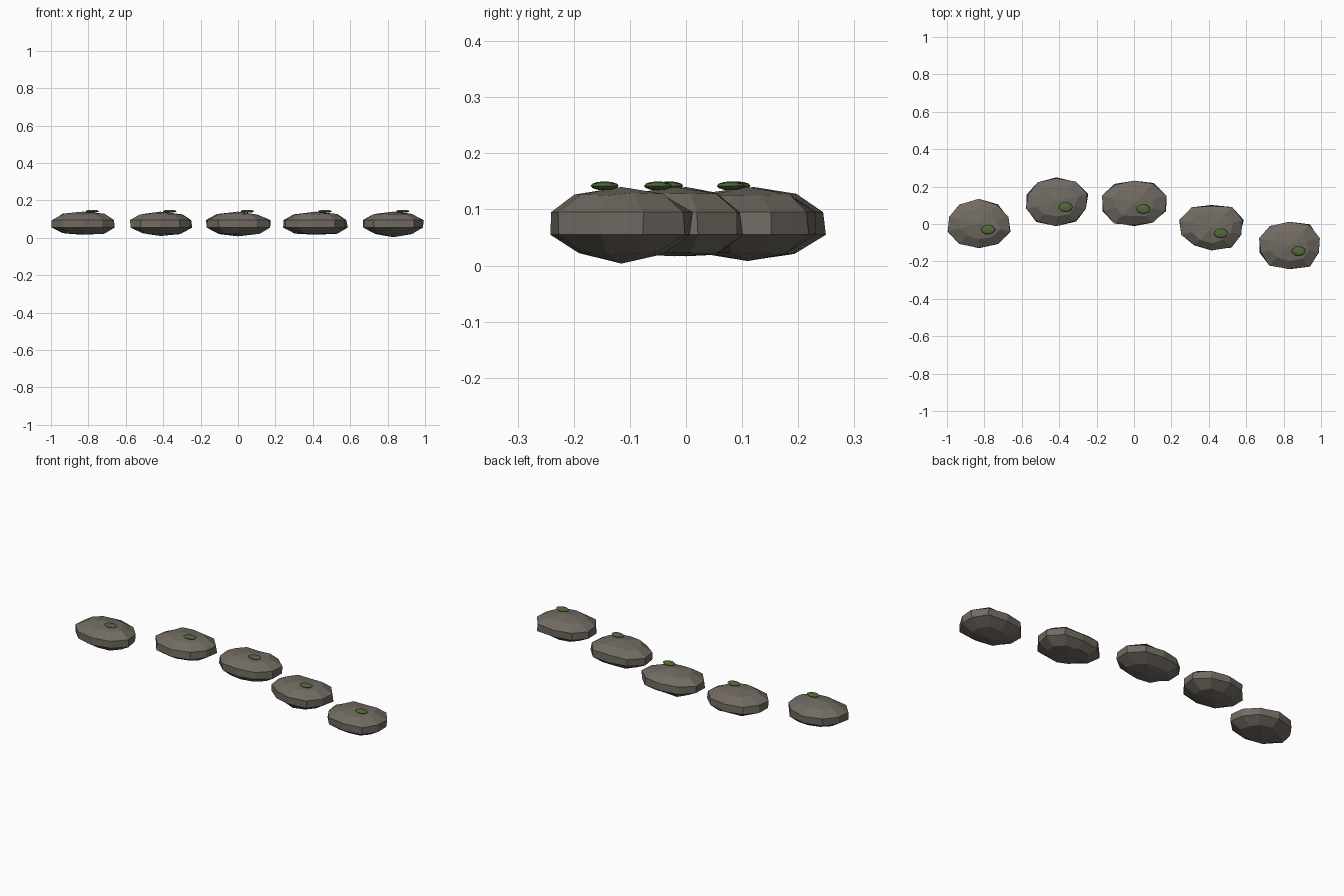
import bpy, bmesh, math, random
from mathutils import Vector

if "Cube" in bpy.data.objects:
    bpy.data.objects.remove(bpy.data.objects["Cube"])
random.seed(4)


def material(name, rgb):
    mat = bpy.data.materials.new(name)
    mat.use_nodes = True
    mat.diffuse_color = (*rgb, 1)
    mat.node_tree.nodes["Principled BSDF"].inputs["Base Color"].default_value = (*rgb, 1)
    return mat


stone_mat = material("weathered stone", (0.165, 0.145, 0.122))
moss_mat = material("moss green", (0.085, 0.14, 0.04))


def lathe(name, centre, size, segments, rings, mat, shape):
    """Faceted ellipsoid; shape(ring, segment) scales the radius and height."""
    bm = bmesh.new()
    loops = []
    for r in range(1, rings):
        lat = math.pi * r / rings
        loop = []
        for s in range(segments):
            ang = math.pi / 2 - math.tau * s / segments
            wide, tall = shape(r, s)
            loop.append(bm.verts.new((size[0] * math.sin(lat) * math.cos(ang) * wide,
                                      size[1] * math.sin(lat) * math.sin(ang) * wide,
                                      size[2] * math.cos(lat) * tall)))
        loops.append(loop)
    top = bm.verts.new((0, 0, size[2] * shape(0, 0)[1]))
    bottom = bm.verts.new((0, 0, -size[2] * shape(rings, 0)[1]))
    for s in range(segments):
        n = (s + 1) % segments
        bm.faces.new((top, loops[0][s], loops[0][n]))
        bm.faces.new((bottom, loops[-1][n], loops[-1][s]))
        for a, b in zip(loops, loops[1:]):
            bm.faces.new((a[s], b[s], b[n], a[n]))
    bmesh.ops.recalc_face_normals(bm, faces=bm.faces)
    mesh = bpy.data.meshes.new(name)
    bm.to_mesh(mesh)
    bm.free()
    mesh.materials.append(mat)
    obj = bpy.data.objects.new(name, mesh)
    obj.location = centre
    bpy.context.collection.objects.link(obj)
    return obj


# Each stone: y position, underside depth, outline percent clockwise from the back
stones = [
    (0.0, 0.9, (104, 100, 95, 102, 102, 100, 102, 100, 95, 100)),
    (0.12, 1.0, (100, 102, 102, 95, 102, 102, 104, 97, 95, 98)),
    (0.11, 1.03, (94, 104, 104, 103, 98, 94, 103, 101, 103, 100)),
    (-0.02, 0.9, (94, 106, 103, 95, 102, 94, 90, 97, 104, 104)),
    (-0.115, 1.1, (98, 108, 98, 95, 108, 98, 103, 95, 97, 100)),
]

for i, (y, depth, outline) in enumerate(stones):
    x = (i - 2) * 0.415

    def rough(r, s):
        if r in (2, 3):  # belt of the stone follows the outline
            inset = random.uniform(0.95, 1) if (r + s + i) % 2 else 1
            return outline[s] / 100 * inset, 1
        if r == 0:
            return 1, 1.0
        if r == 5:
            return 1, depth
        return outline[s] / 100 * random.uniform(0.9, 1.12), random.uniform(0.94, 1.06)

    lathe(f"stepping_stone_{i + 1}", Vector((x, y, 0.075)), (0.1845, 0.136, 0.065),
          10, 5, stone_mat, rough)

    # Moss patch resting on the stone
    lathe(f"moss_patch_{i + 1}", Vector((x + 0.05, y - 0.03, 0.142)), (0.037, 0.025, 0.008),
          12, 6, moss_mat, lambda r, s: (1, 1))
